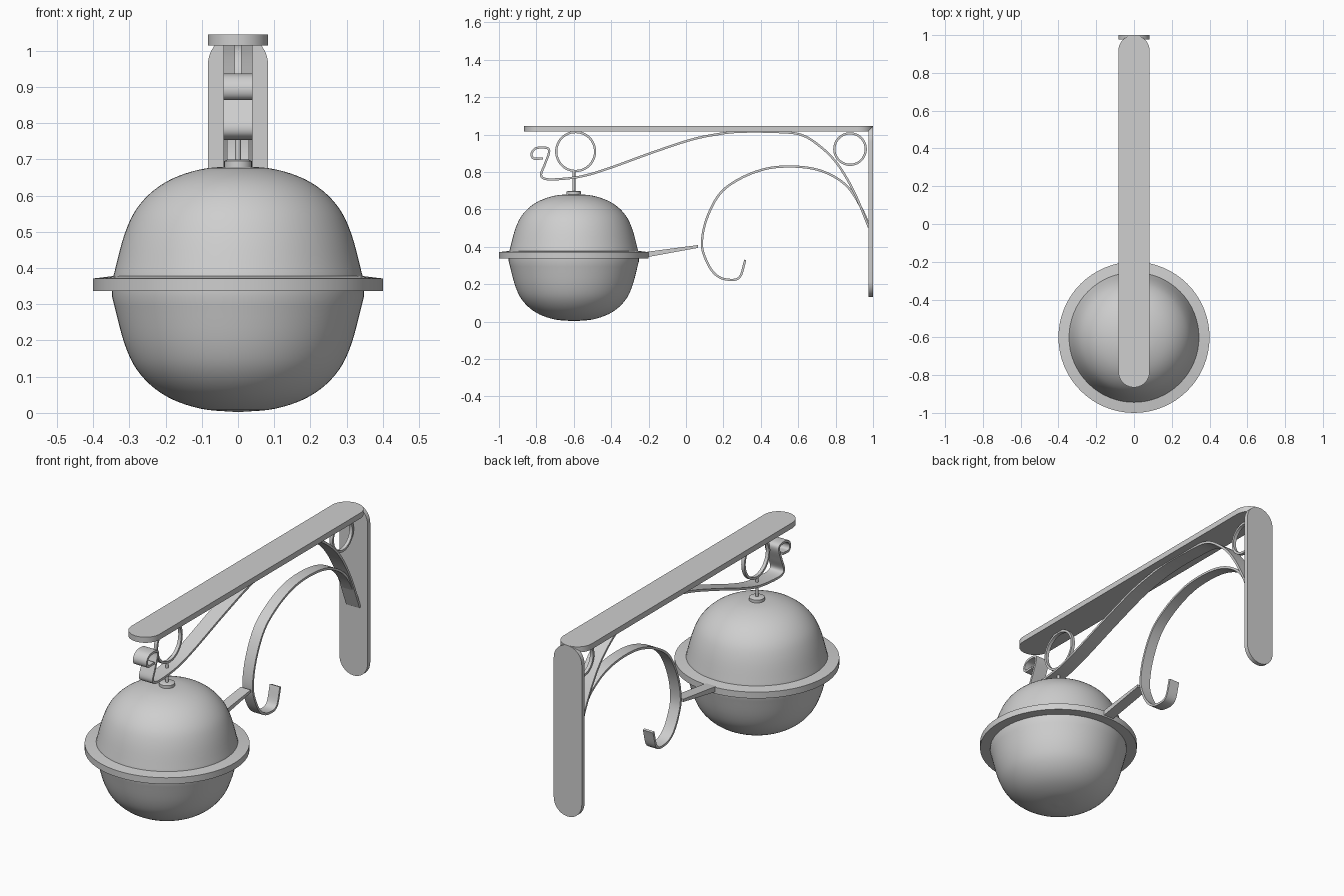
import bpy, bmesh, math
from mathutils import Vector

if "Cube" in bpy.data.objects:
    bpy.data.objects.remove(bpy.data.objects["Cube"])

mat = bpy.data.materials.new("plain_grey")
mat.diffuse_color = (0.62, 0.62, 0.62, 1)
mat.use_nodes = True
mat.node_tree.nodes["Principled BSDF"].inputs["Base Color"].default_value = mat.diffuse_color


def finish(name, verts, faces):
    me = bpy.data.meshes.new(name)
    me.from_pydata(verts, [], faces)
    bm = bmesh.new()
    bm.from_mesh(me)
    bmesh.ops.remove_doubles(bm, verts=bm.verts, dist=1e-5)
    bmesh.ops.recalc_face_normals(bm, faces=bm.faces)
    bm.to_mesh(me)
    bm.free()
    me.materials.append(mat)
    ob = bpy.data.objects.new(name, me)
    bpy.context.collection.objects.link(ob)
    bpy.ops.object.select_all(action='DESELECT')
    ob.select_set(True)
    bpy.context.view_layer.objects.active = ob
    bpy.ops.object.shade_smooth_by_angle(angle=math.radians(35))
    return ob


def smooth_path(pts, steps=6):
    """Catmull-Rom curve through 2D points."""
    p = [Vector(q) for q in pts]
    p = [2 * p[0] - p[1]] + p + [2 * p[-1] - p[-2]]
    out = []
    for a, b, c, d in zip(p, p[1:], p[2:], p[3:]):
        for i in range(steps):
            t = i / steps
            out.append(0.5 * (2 * b + (c - a) * t + (2 * a - 5 * b + 4 * c - d) * t * t
                              + (3 * b - a - 3 * c + d) * t ** 3))
    return out + [p[-2]]


def strap(name, path, half_w, thick, closed=False):
    """Flat band following a path in the YZ plane."""
    n = len(path)
    verts, faces = [], []
    for i, q in enumerate(path):
        if closed:
            t = path[(i + 1) % n] - path[i - 1]
        else:
            t = path[min(i + 1, n - 1)] - path[max(i - 1, 0)]
        nrm = Vector((-t.y, t.x)).normalized() * thick / 2
        for x, s in ((-half_w, 1), (half_w, 1), (half_w, -1), (-half_w, -1)):
            verts.append((x, q.x + s * nrm.x, q.y + s * nrm.y))
    for i in range(n if closed else n - 1):
        a, b = 4 * i, 4 * ((i + 1) % n)
        faces += [(a + k, a + (k + 1) % 4, b + (k + 1) % 4, b + k) for k in range(4)]
    if not closed:
        faces += [(0, 1, 2, 3), tuple(range(4 * n - 4, 4 * n))]
    return finish(name, verts, faces)


def ring(name, y, z, r):
    path = [Vector((y + r * math.cos(a), z + r * math.sin(a)))
            for a in (2 * math.pi * i / 48 for i in range(48))]
    return strap(name, path, 0.009, 0.012, True)


def lathe(name, profile, y, closed=False, seg=64):
    """Revolve (radius, z) points about a vertical axis at x=0."""
    m = len(profile)
    verts = [(r * math.cos(a), y + r * math.sin(a), z)
             for a in (2 * math.pi * i / seg for i in range(seg)) for r, z in profile]
    faces = []
    for i in range(seg):
        a, b = i * m, (i + 1) % seg * m
        for k in range(m if closed else m - 1):
            j = (k + 1) % m
            faces.append((a + k, b + k, b + j, a + j))
    return finish(name, verts, faces)


def rounded_plate(name, lo, hi, r, place):
    """Stadium-shaped plate; place(u, v, side) maps to 3D."""
    out = [(r * math.cos(a), hi - r + r * math.sin(a))
           for a in (math.pi * i / 20 for i in range(21))]
    out += [(-u, lo + hi - v) for u, v in out]
    n = len(out)
    verts = [place(u, v, s) for s in (0, 1) for u, v in out]
    faces = [tuple(range(n)), tuple(range(n, 2 * n))]
    faces += [(i, (i + 1) % n, n + (i + 1) % n, n + i) for i in range(n)]
    return finish(name, verts, faces)


# Bracket plates
rounded_plate("top_bar", -0.865, 1.0, 0.083, lambda u, v, s: (u, v, 1.015 + 0.03 * s))
rounded_plate("wall_plate", 0.13, 1.045, 0.083, lambda u, v, s: (u, 0.977 + 0.023 * s, v))

# Scrolled straps
upper = [(-.765, .872), (-.815, .872), (-.825, .9), (-.80, .927), (-.745, .928), (-.732, .905),
         (-.755, .84), (-.775, .785), (-.75, .762), (-.67, .762), (-.55, .778), (-.41, .82),
         (-.19, .90), (.02, .97), (.16, 1.0), (.28, 1.014), (.46, 1.014), (.61, 1.0),
         (.715, .938), (.81, .842), (.90, .69), (.977, .505)]
strap("upper_scroll", smooth_path(upper), 0.04, 0.012)
lower = [(.977, .52), (.94, .602), (.875, .708), (.795, .773), (.69, .815), (.555, .829),
         (.42, .815), (.285, .762), (.18, .682), (.11, .548), (.085, .415), (.11, .323),
         (.155, .254), (.215, .225), (.285, .235), (.317, .329)]
strap("lower_scroll", smooth_path(lower), 0.03, 0.012)

# Decorative rings
ring("front_ring", -0.59, 0.909, 0.104)
ring("back_ring", 0.877, 0.922, 0.084)

# Hanging globe
half = smooth_path([(0, .34), (.105, .33), (.2, .295), (.27, .235), (.312, .155), (.348, .02)], 5)
prof = [(max(p.x, 0), .342 + p.y) for p in half]
prof += [(r, .684 - z) for r, z in reversed(prof)]
lathe("globe", prof, -0.6)
lathe("globe_rim", [(.335, .337), (.4, .337), (.4, .371), (.335, .379)], -0.6, True)
lathe("globe_cap", [(0, .67), (.038, .67), (.038, .695), (.03, .699), (0, .699)], -0.6, seg=32)
lathe("hanging_rod", [(0, .69), (.008, .69), (.008, .806), (0, .806)], -0.6, seg=16)

# Tapered handle from the rim
section = [(-.215, .343, .372), (.065, .394, .409)]
hv = [(x, y, z) for y, a, b in section for x, z in ((-.03, a), (.03, a), (.03, b), (-.03, b))]
finish("handle", hv, [(0, 1, 2, 3), (4, 5, 6, 7)] +
       [(k, (k + 1) % 4, 4 + (k + 1) % 4, 4 + k) for k in range(4)])
